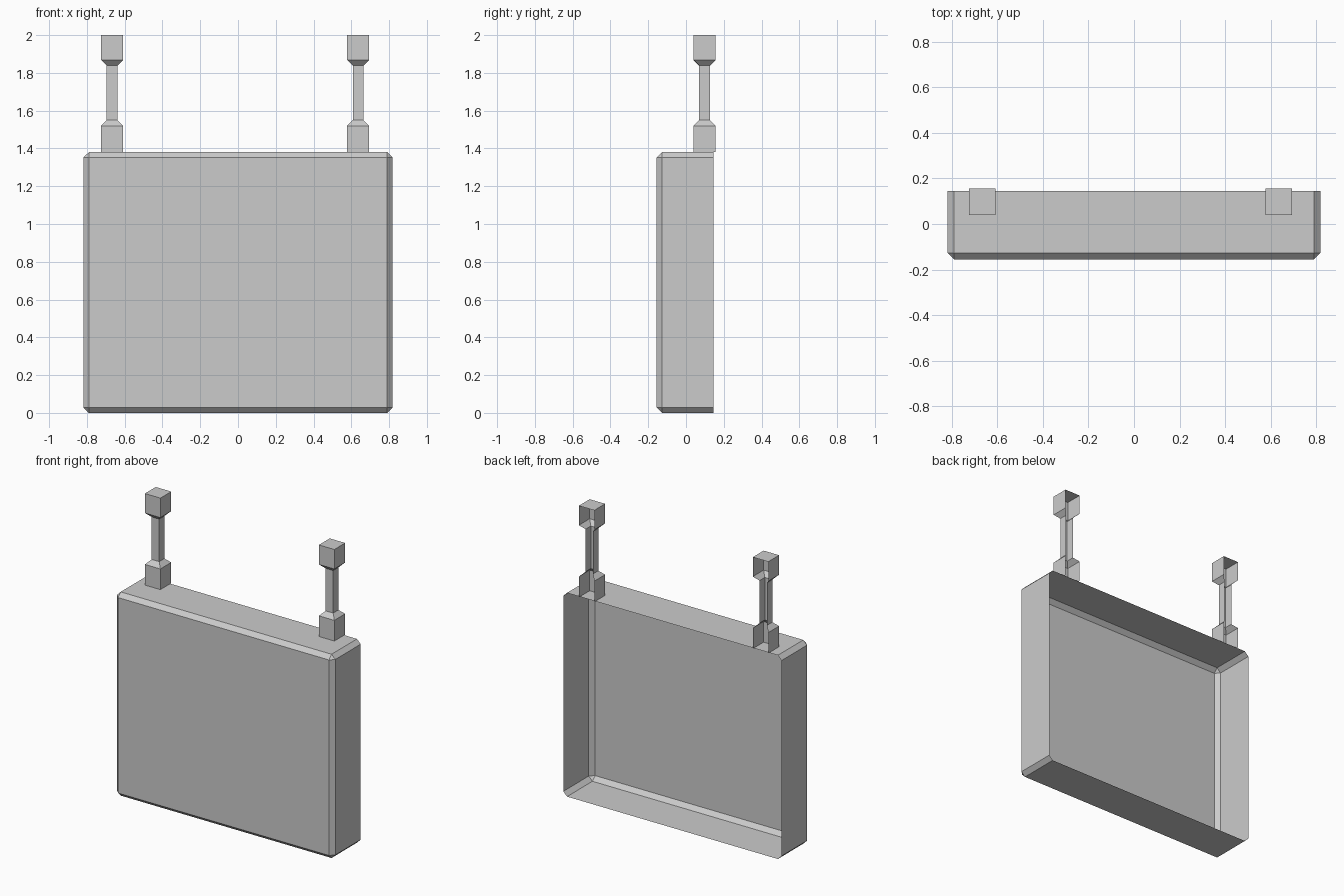
import bpy, bmesh

if "Cube" in bpy.data.objects:
    bpy.data.objects.remove(bpy.data.objects["Cube"])


def finish(bm, name):
    mesh = bpy.data.meshes.new(name)
    bm.to_mesh(mesh)
    bm.free()
    obj = bpy.data.objects.new(name, mesh)
    bpy.context.collection.objects.link(obj)
    return obj


# Panel: box chamfered on every edge except the open back rim
def make_panel(x, y0, y1, height, chamfer):
    bm = bmesh.new()
    bmesh.ops.create_cube(bm, size=1)
    for v in bm.verts:
        v.co = (v.co.x * 2 * x, y1 if v.co.y > 0 else y0, (v.co.z + 0.5) * height)
    edges = [e for e in bm.edges if min(v.co.y for v in e.verts) < 0]
    bmesh.ops.bevel(bm, geom=edges, offset=chamfer, segments=1, affect='EDGES')
    back = [f for f in bm.faces if all(v.co.y > y1 - 1e-4 for v in f.verts)]
    bmesh.ops.delete(bm, geom=back, context='FACES')
    finish(bm, "panel")


# Post: square sections stacked in z, open at the back and capped on top
def make_post(name, cx, cy, sections):
    bm = bmesh.new()
    rings = []
    for z, r in sections:
        corners = ((-r, r), (-r, -r), (r, -r), (r, r))
        rings.append([bm.verts.new((cx + dx, cy + dy, z)) for dx, dy in corners])
    for a, b in zip(rings, rings[1:]):
        for i in range(3):
            bm.faces.new((a[i], a[i + 1], b[i + 1], b[i]))
    bm.faces.new(rings[-1])
    finish(bm, name)


make_panel(0.818, -0.155, 0.145, 1.38, 0.028)

WIDE, THIN = 0.058, 0.028
PROFILE = [(1.38, WIDE), (1.52, WIDE), (1.55, THIN),
           (1.838, THIN), (1.868, WIDE), (2.0, WIDE)]
make_post("left_post", -0.667, 0.097, PROFILE)
make_post("right_post", 0.636, 0.098, PROFILE)
